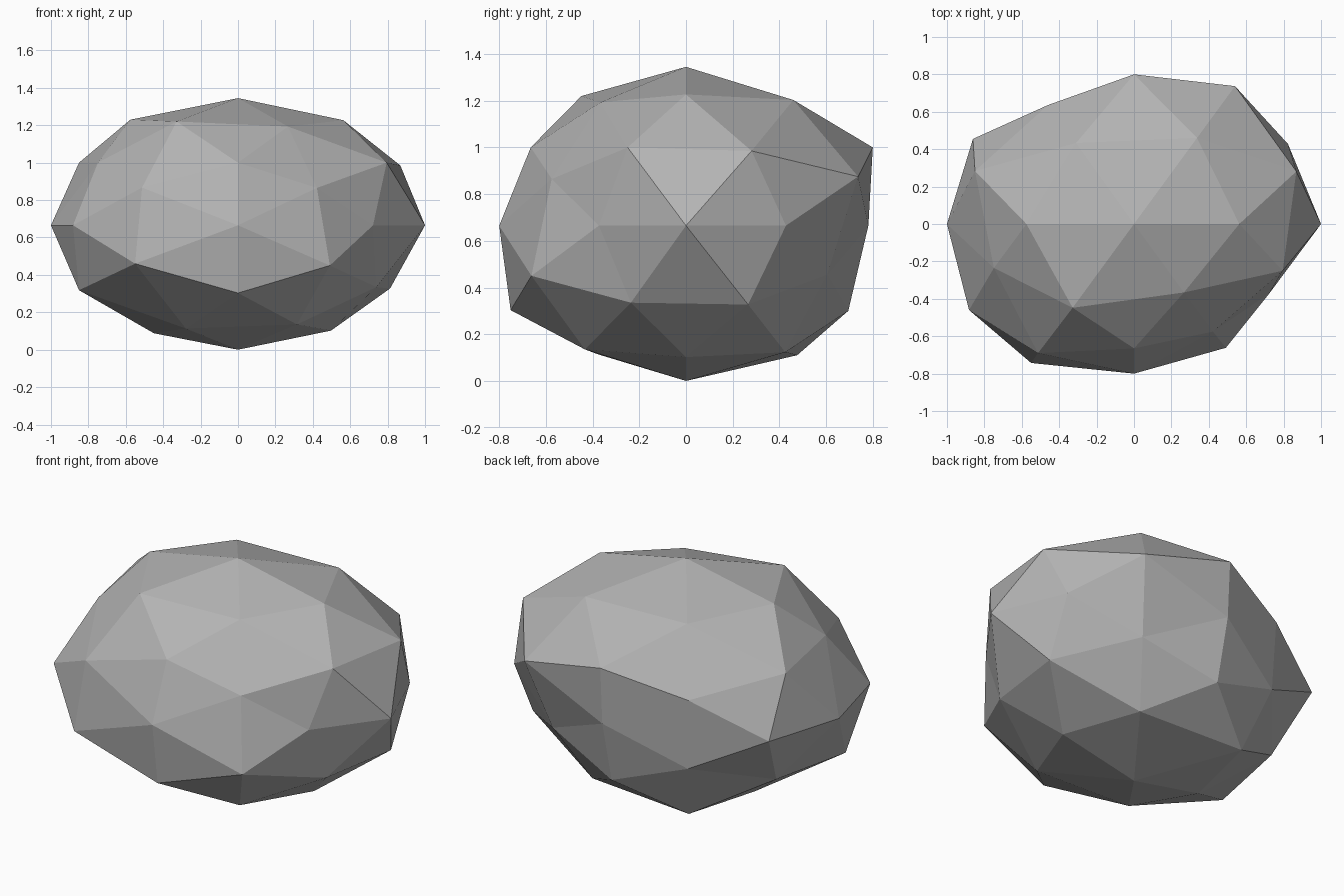
import bpy, bmesh
from mathutils import Vector

# Low-poly boulder: a 42-point geodesic ball, squashed and roughened.
# Points are listed in levels from the top down.
levels = [
    # crown
    (0, 0, 1.345), (-.575, 0, 1.23), (.563, 0, 1.227),
    (-.328, -.448, 1.22), (.267, -.366, 1.193), (.337, .46, 1.203), (-.31, .433, 1.205),
    # upper shoulder
    (0, -.665, 1.0), (0, .8, 1.0),
    (.795, -.25, 1.0), (.868, .281, .985), (-.85, .283, 1.0), (-.749, -.235, 1.0),
    (-.513, -.69, .867), (.422, -.575, .865), (.54, .737, .875), (-.46, .636, .87),
    # waist
    (1, 0, .665), (-1, 0, .665), (0, -.8, .665), (0, .781, .665),
    (-.882, -.46, .665), (.722, -.373, .665), (.823, .428, .665), (-.861, .455, .665),
    # lower shoulder
    (-.55, -.743, .46), (.491, -.662, .45), (.447, .605, .455), (-.445, .618, .455),
    (0, -.751, .303), (0, .695, .3),
    (.74, -.236, .335), (.813, .266, .327), (-.85, -.275, .318), (-.758, .24, .333),
    # base
    (.315, -.433, .135), (-.278, -.374, .113), (.314, .425, .123), (-.352, .476, .11),
    (.497, 0, .102), (-.45, 0, .088), (0, 0, 0),
]

# Wrap the points on a unit ball to get clean geodesic triangles
bm = bmesh.new()
target = {}
for x, y, z in levels:
    v = bm.verts.new(Vector((x, y / .83, (z - .67) / .67)).normalized())
    target[v] = Vector((x, y, z))
bmesh.ops.convex_hull(bm, input=bm.verts[:])

# Move each point out to its rough stone position
for v, p in target.items():
    v.co = p
bmesh.ops.recalc_face_normals(bm, faces=bm.faces[:])
for f in bm.faces:
    f.smooth = False

mesh = bpy.data.meshes.new("boulder")
bm.to_mesh(mesh)
bm.free()

# Stone colour
stone = bpy.data.materials.new("stone grey")
stone.diffuse_color = (.45, .45, .45, 1)
mesh.materials.append(stone)
bpy.context.collection.objects.link(bpy.data.objects.new("boulder", mesh))
